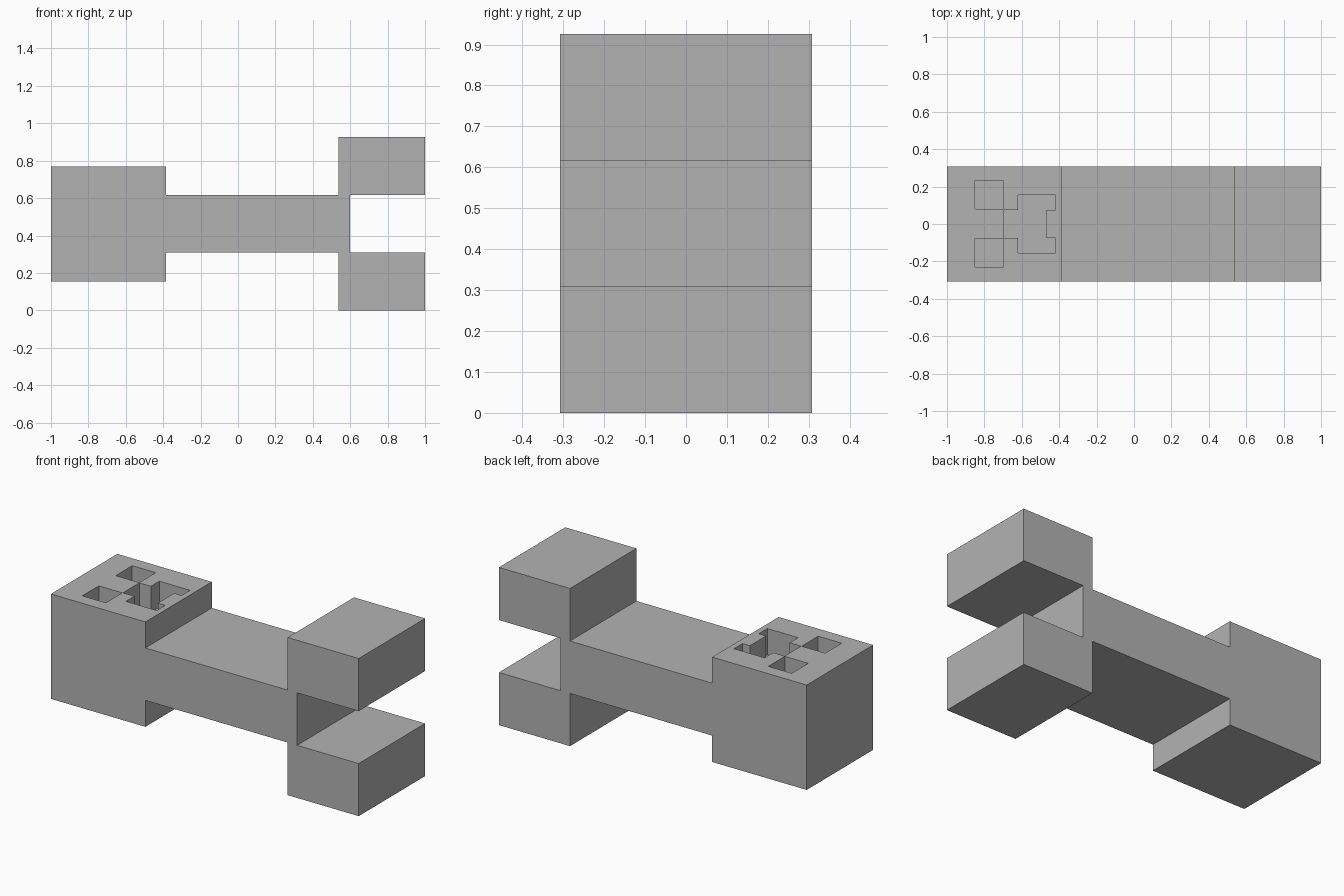
import bpy
import bmesh

old = bpy.data.objects.get("Cube")
if old:
    bpy.data.objects.remove(old, do_unlink=True)

# Single stone grey colour
grey = bpy.data.materials.new("stone_grey")
grey.use_nodes = True
colour = (0.45, 0.45, 0.45, 1)
grey.diffuse_color = colour
bsdf = next(n for n in grey.node_tree.nodes if n.type == "BSDF_PRINCIPLED")
bsdf.inputs["Base Color"].default_value = colour


def prism(name, outline, z0, z1):
    """Extrude a flat xy outline from z0 up to z1."""
    bm = bmesh.new()
    face = bm.faces.new([bm.verts.new((x, y, z0)) for x, y in outline])
    top = bmesh.ops.extrude_face_region(bm, geom=[face])["geom"]
    verts = [v for v in top if isinstance(v, bmesh.types.BMVert)]
    bmesh.ops.translate(bm, verts=verts, vec=(0, 0, z1 - z0))
    bmesh.ops.recalc_face_normals(bm, faces=bm.faces)
    mesh = bpy.data.meshes.new(name)
    bm.to_mesh(mesh)
    bm.free()
    mesh.materials.append(grey)
    obj = bpy.data.objects.new(name, mesh)
    bpy.context.collection.objects.link(obj)
    return obj


def box(name, x0, x1, y0, y1, z0, z1):
    return prism(name, [(x0, y0), (x1, y0), (x1, y1), (x0, y1)], z0, z1)


def carve(target, cutter):
    """Subtract the cutter from the target and discard it."""
    mod = target.modifiers.new("carve", "BOOLEAN")
    mod.operation = "DIFFERENCE"
    mod.solver = "EXACT"
    mod.object = cutter
    with bpy.context.temp_override(object=target, active_object=target):
        bpy.ops.object.modifier_apply(modifier=mod.name)
    bpy.data.objects.remove(cutter, do_unlink=True)


W = 0.308            # half width shared by every block
HEAD_TOP = 0.77
FLOOR = HEAD_TOP - 0.154

# Main blocks
head = box("head", -1, -0.386, -W, W, 0.154, HEAD_TOP)
box("torso", -0.386, 0.6, -W, W, 0.309, 0.617)
box("lower_foot", 0.538, 1, -W, W, 0, 0.309)
box("upper_foot", 0.538, 1, -W, W, 0.617, 0.926)

# Eye recesses in the face
for side, y in (("left", 0.079), ("right", -0.231)):
    carve(head, box(side + "_eye_cutter", -0.85, -0.697, y, y + 0.153, FLOOR, 1))

# Mouth recess: half outline mirrored across the middle
half = [(-0.694, 0.076), (-0.62, 0.076), (-0.62, 0.155),
        (-0.42, 0.155), (-0.42, 0.076), (-0.468, 0.076)]
outline = half + [(x, -y) for x, y in reversed(half)]
carve(head, prism("mouth_cutter", outline, FLOOR, 1))
